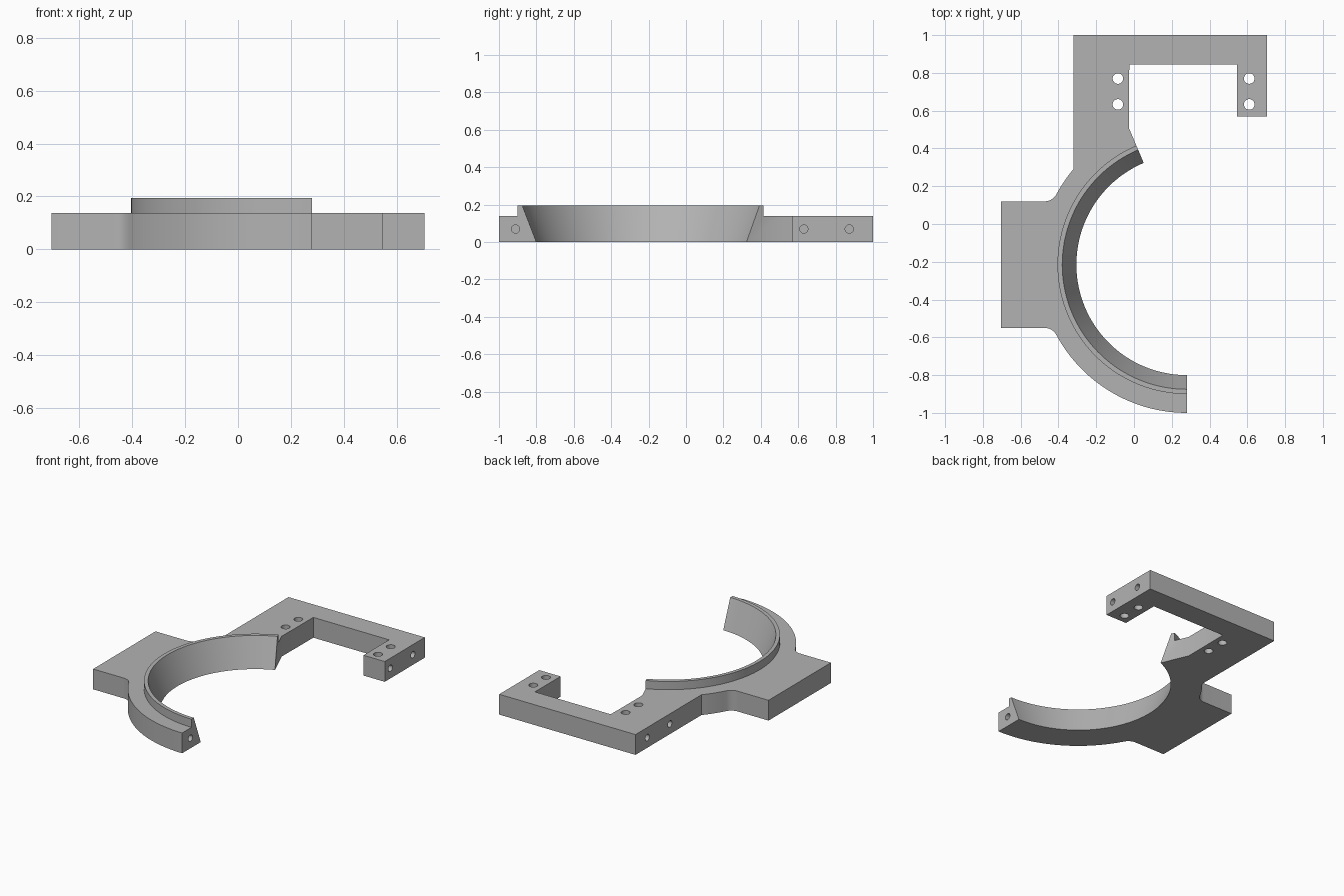
import bpy, bmesh
from math import sin, cos, radians, degrees, atan2, sqrt, pi
from mathutils import Matrix, Vector

if "Cube" in bpy.data.objects:
    bpy.data.objects.remove(bpy.data.objects["Cube"])

CX, CY = 0.28, -0.215            # ring centre
R_OUT, R_RIM, R_TOP, R_IN = 0.785, 0.685, 0.66, 0.585
H, H_RIM = 0.138, 0.194          # plate and rim heights
A0, A1 = 113, 270                # ring sweep in degrees
PAD_X, PAD_HALF, FILLET = -0.705, 0.335, 0.07
ARM_X = -0.32

grey = bpy.data.materials.new("plain grey")
grey.use_nodes = True
grey.diffuse_color = (0.45, 0.45, 0.45, 1)
grey.node_tree.nodes["Principled BSDF"].inputs["Base Color"].default_value = (0.45, 0.45, 0.45, 1)


def arc(cx, cy, r, a, b, n):
    angles = [radians(a + (b - a) * i / n) for i in range(n + 1)]
    return [(cx + r * cos(t), cy + r * sin(t)) for t in angles]


def ring(r, a=A0, b=A1, n=72):
    return arc(CX, CY, r, a, b, n)


def outline():
    """Outer edge of the plate, from the ring's back end round to its front end."""
    pts = ring(R_OUT)[:1]
    # hooked arm
    pts += [(-0.025, 0.845), (0.545, 0.845), (0.545, 0.57), (0.705, 0.57), (0.705, 1), (ARM_X, 1)]
    # ring edge between arm and pad, then the fillet into the pad
    dx = ARM_X - CX
    arm_angle = degrees(atan2(sqrt(R_OUT**2 - dx**2), dx))
    fy = PAD_HALF + FILLET
    fx = -sqrt((R_OUT + FILLET)**2 - fy**2)
    fa = degrees(atan2(fy, fx))
    pts += ring(R_OUT, arm_angle, fa, 8)
    half = arc(CX + fx, CY + fy, FILLET, fa - 180, -90, 8)[1:]
    half.append((PAD_X, CY + PAD_HALF))
    pts += half
    # mirrored lower half of the pad
    pts += [(x, 2 * CY - y) for x, y in reversed(half)]
    pts += ring(R_OUT, 360 - fa, A1, 40)
    return pts


def finish(name, bm):
    bmesh.ops.recalc_face_normals(bm, faces=bm.faces)
    mesh = bpy.data.meshes.new(name)
    bm.to_mesh(mesh)
    bm.free()
    obj = bpy.data.objects.new(name, mesh)
    bpy.context.collection.objects.link(obj)
    mesh.materials.append(grey)
    return obj


# Bracket: plate with a raised rim and a tapered bore
bm = bmesh.new()


def loop(pts, z):
    return [bm.verts.new((x, y, z)) for x, y in pts]


def strip(a, b):
    for i in range(len(a) - 1):
        bm.faces.new((a[i], a[i + 1], b[i + 1], b[i]))


edge = outline()
out_low, out_high = loop(edge, 0), loop(edge, H)
bore_low, rim_foot = loop(ring(R_IN), 0), loop(ring(R_RIM), H)
rim_edge, bore_high = loop(ring(R_RIM), H_RIM), loop(ring(R_TOP), H_RIM)
section = [out_low, out_high, rim_foot, rim_edge, bore_high, bore_low]
strip(out_low, out_high)
for a, b in zip(section[2:], section[3:]):
    strip(a, b)
bm.faces.new(out_high + rim_foot[::-1])
bm.faces.new(out_low + bore_low[::-1])
for end in (0, -1):
    bm.faces.new([chain[end] for chain in section])
bracket = finish("bracket", bm)

# Screw holes: vertical ones go through, side ones are blind
bm = bmesh.new()


def hole(pos, r, depth, axis):
    rot = Vector((0, 0, 1)).rotation_difference(Vector(axis)).to_matrix().to_4x4()
    bmesh.ops.create_cone(bm, cap_ends=True, segments=32, radius1=r, radius2=r,
                          depth=depth, matrix=Matrix.Translation(pos) @ rot)


for x in (-0.085, 0.61):
    for y in (0.633, 0.77):
        hole((x, y, H / 2), 0.028, 0.4, (0, 0, 1))
for x in (ARM_X, 0.705):
    for y in (0.63, 0.873):
        hole((x, y, H / 2), 0.022, 0.12, (1, 0, 0))
hole((CX, -0.911, H / 2), 0.022, 0.12, (1, 0, 0))
cutter = finish("hole_cutter", bm)
cutter.hide_render = True

mod = bracket.modifiers.new("holes", 'BOOLEAN')
mod.operation = 'DIFFERENCE'
mod.solver = 'EXACT'
mod.object = cutter
bpy.ops.object.select_all(action='DESELECT')
bpy.context.view_layer.objects.active = bracket
bracket.select_set(True)
bpy.ops.object.modifier_apply(modifier=mod.name)
bpy.data.objects.remove(cutter)
bpy.ops.object.shade_smooth_by_angle(angle=radians(25))
